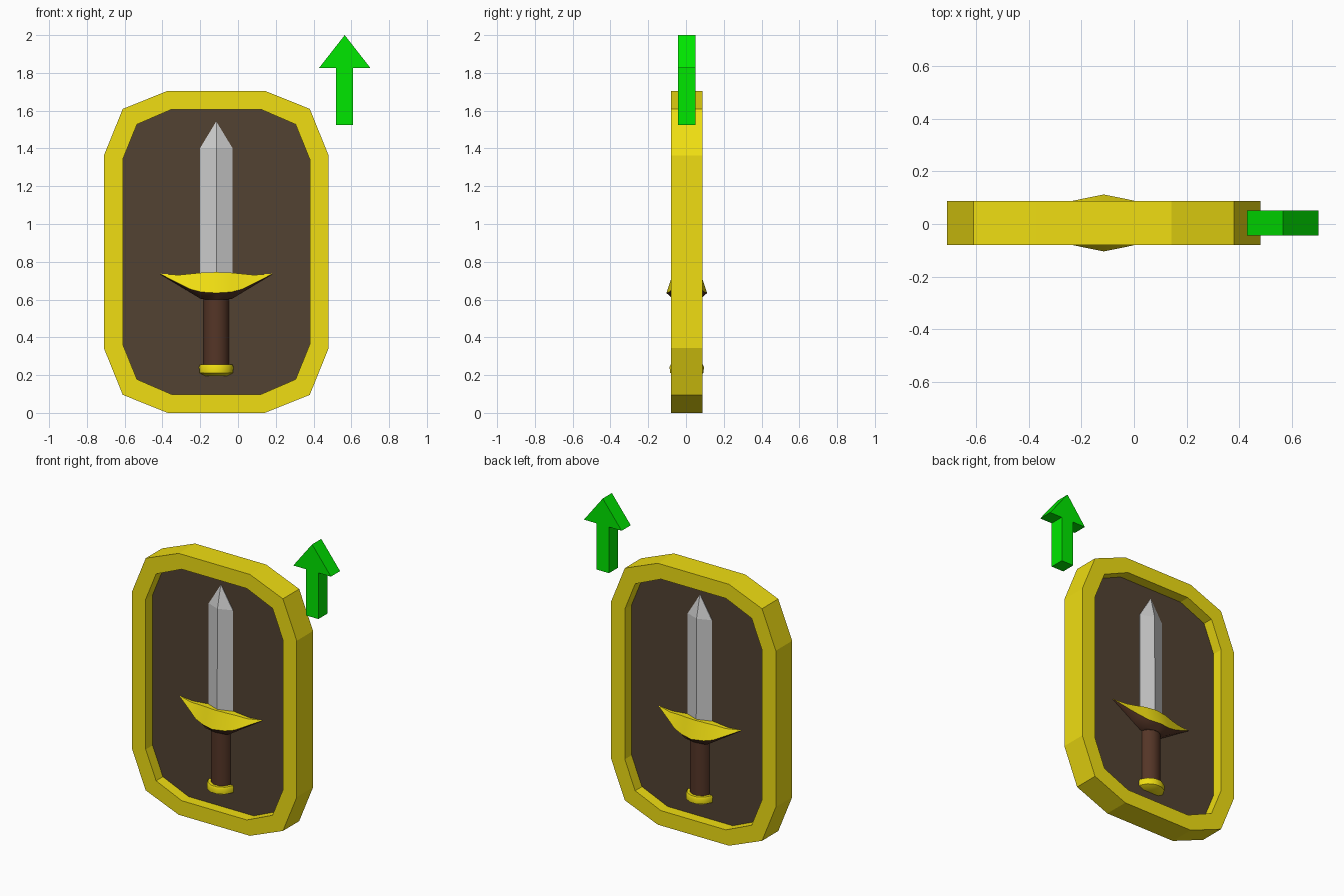
import bpy, bmesh
from math import cos, sin, pi, radians

if "Cube" in bpy.data.objects:
    bpy.data.objects.remove(bpy.data.objects["Cube"])

CX, CY, CZ = -0.115, 0.004, 0.8525   # centre of the plaque


def material(name, rgb):
    m = bpy.data.materials.new(name)
    m.diffuse_color = (*rgb, 1)
    m.use_nodes = True
    m.node_tree.nodes["Principled BSDF"].inputs["Base Color"].default_value = m.diffuse_color
    return m


GOLD = material("gold", (0.87, 0.73, 0.006))
WOOD = material("dark_wood", (0.085, 0.054, 0.032))
LEATHER = material("brown_leather", (0.09, 0.036, 0.02))
GREEN = material("green", (0.0, 0.80, 0.0))


def make(name, bm, mats=(), smooth=None):
    bmesh.ops.remove_doubles(bm, verts=bm.verts, dist=1e-5)
    bmesh.ops.recalc_face_normals(bm, faces=bm.faces)
    me = bpy.data.meshes.new(name)
    bm.to_mesh(me)
    bm.free()
    for m in mats:
        me.materials.append(m)
    if smooth:
        me.shade_smooth()
        me.set_sharp_from_angle(angle=radians(smooth))
    ob = bpy.data.objects.new(name, me)
    bpy.context.collection.objects.link(ob)
    return ob


def loft(rings, closed=False, pick=None):
    """Join equal-length rings of points; cap the ends unless closed."""
    bm = bmesh.new()
    vs = [[bm.verts.new(p) for p in r] for r in rings]
    n = len(vs[0])
    for i in range(len(vs) - (0 if closed else 1)):
        a, b = vs[i], vs[(i + 1) % len(vs)]
        for j in range(n):
            k = (j + 1) % n
            f = bm.faces.new((a[j], a[k], b[k], b[j]))
            if pick:
                f.material_index = pick[j]
    if not closed:
        bm.faces.new(vs[0])
        bm.faces.new(vs[-1])
    return bm


def plaque_outline(quarter):
    """Mirror a quarter outline into a 12-sided loop of (x, z)."""
    q = quarter
    loop = q + [(x, -z) for x, z in q[::-1]]
    loop += [(-x, z) for x, z in loop[::-1]]
    return [(CX + x, CZ + z) for x, z in loop]


def at_y(loop, y):
    return [(x, CY + y, z) for x, z in loop]


# gold frame
outer = plaque_outline([(0.257, 0.8525), (0.495, 0.757), (0.595, 0.51)])
inner = plaque_outline([(0.235, 0.755), (0.42, 0.675), (0.495, 0.49)])
D = 0.084
make("frame", loft([at_y(outer, -D), at_y(outer, D), at_y(inner, D), at_y(inner, -D)],
                   closed=True), [GOLD])

# recessed back panel
P = 0.014
make("panel", loft([at_y(inner, -P), at_y(inner, P)]), [WOOD])

# direction arrow
half = [(0, 2.0), (0.136, 1.826), (0.045, 1.826), (0.045, 1.525)]
arrow = [(0.565 + x, z) for x, z in half] + [(0.565 - x, z) for x, z in half[:0:-1]]
make("arrow", loft([at_y(arrow, -0.047), at_y(arrow, 0.047)]), [GREEN])

# sword blade with a central ridge on both sides
def blade_ring(z, w, edge, ridge):
    pts = [(-w, -edge), (0, -ridge), (w, -edge), (w, edge), (0, ridge), (-w, edge)]
    return [(CX + x, CY + y, z) for x, y in pts]


make("blade", loft([blade_ring(0.68, 0.087, 0.018, 0.055),
                    blade_ring(1.40, 0.087, 0.018, 0.052),
                    blade_ring(1.54, 0.002, 0.016, 0.018)]))

# crossguard: x offset, then half depth and height of top, rim and underside
sections = [(0.0, 0.070, 0.745, 0.108, 0.635, 0.070, 0.600),
            (0.08, 0.060, 0.742, 0.092, 0.640, 0.060, 0.602),
            (0.14, 0.045, 0.736, 0.079, 0.656, 0.050, 0.638),
            (0.20, 0.035, 0.730, 0.054, 0.686, 0.035, 0.676),
            (0.295, 0.014, 0.737, 0.018, 0.735, 0.014, 0.733)]
mirrored = [(-s[0], *s[1:]) for s in sections[:0:-1]] + sections
rings = []
for x, ty, tz, ry, rz, by, bz in mirrored:
    yz = [(-ty, tz), (ty, tz), (ry, rz), (by, bz), (-by, bz), (-ry, rz)]
    rings.append([(CX + x, CY + y, z) for y, z in yz])
make("crossguard", loft(rings, pick=[0, 0, 1, 1, 1, 0]), [GOLD, LEATHER], smooth=40)


# turned parts
def turned(name, profile, sides, mat):
    rings = [[(CX + r * cos(2 * pi * (i + 0.5) / sides),
               CY + r * sin(2 * pi * (i + 0.5) / sides), z) for i in range(sides)]
             for r, z in profile]
    make(name, loft(rings), [mat], smooth=50)


turned("grip", [(0.069, 0.23), (0.069, 0.62)], 12, LEATHER)
turned("pommel", [(0.088, 0.256), (0.094, 0.245), (0.092, 0.212), (0.06, 0.196)], 12, GOLD)
